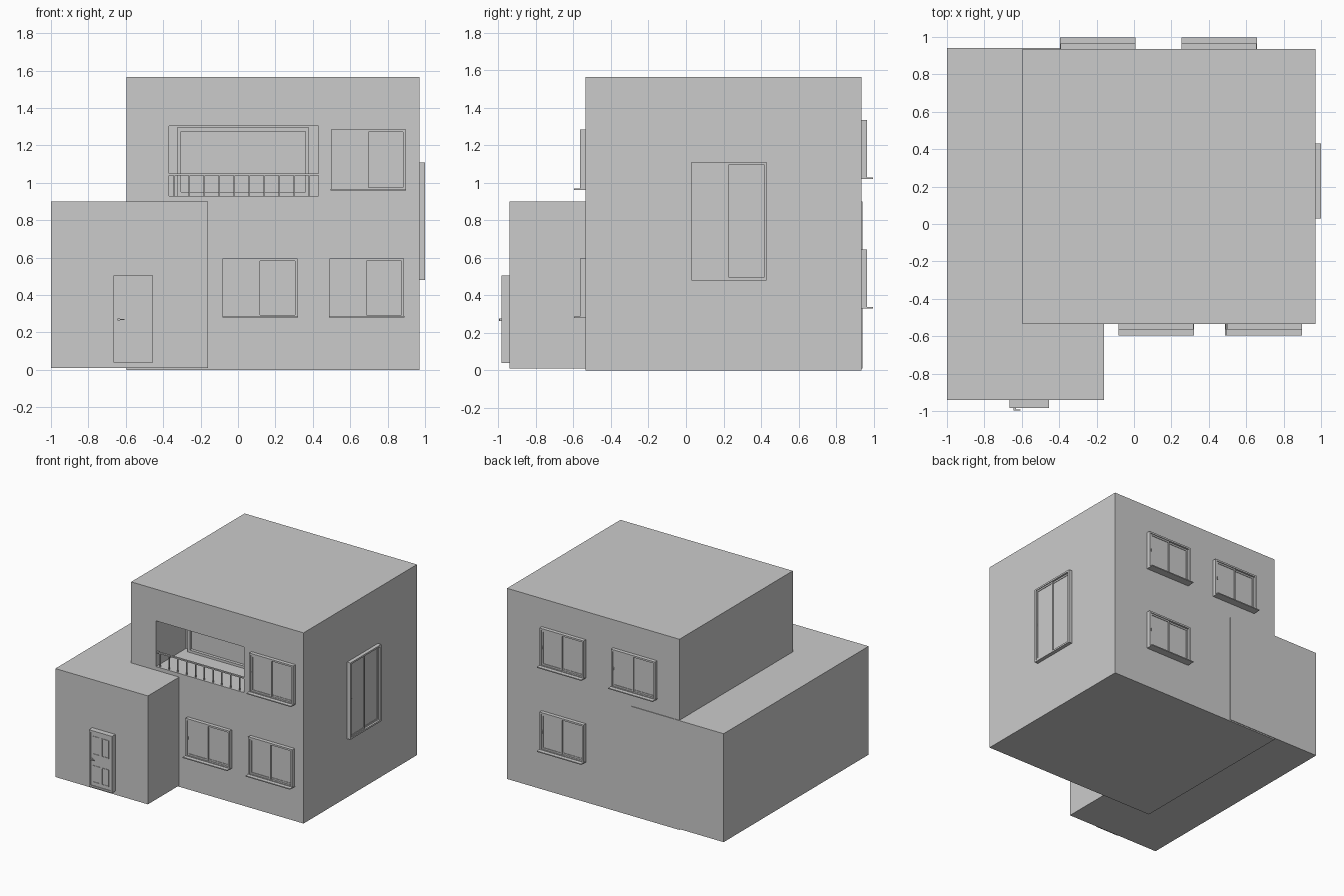
import bpy, bmesh
from math import radians
from mathutils import Matrix, Vector

cube = bpy.data.objects.get("Cube")
if cube:
    bpy.data.objects.remove(cube, do_unlink=True)

# single flat colour
grey = bpy.data.materials.new("plain_grey")
grey.use_nodes = True
grey.diffuse_color = (0.6, 0.6, 0.6, 1)
grey.node_tree.nodes["Principled BSDF"].inputs["Base Color"].default_value = (0.6, 0.6, 0.6, 1)


def boxes(name, parts, loc=(0, 0, 0), turn=0):
    """One object from boxes given as (x0, x1, y0, y1, z0, z1)."""
    bm = bmesh.new()
    for x0, x1, y0, y1, z0, z1 in parts:
        size = Vector((x1 - x0, y1 - y0, z1 - z0))
        mid = Vector((x0 + x1, y0 + y1, z0 + z1)) / 2
        bmesh.ops.create_cube(bm, size=1, matrix=Matrix.Translation(mid) @ Matrix.Diagonal(size).to_4x4())
    mesh = bpy.data.meshes.new(name)
    bm.to_mesh(mesh)
    bm.free()
    mesh.materials.append(grey)
    obj = bpy.data.objects.new(name, mesh)
    obj.location = loc
    obj.rotation_euler.z = radians(turn)
    bpy.context.collection.objects.link(obj)
    return obj


def ring(x0, x1, y0, y1, z0, z1, t):
    """Four bars around a rectangular opening."""
    return [(x0, x0 + t, y0, y1, z0, z1), (x1 - t, x1, y0, y1, z0, z1),
            (x0 + t, x1 - t, y0, y1, z0, z0 + t), (x0 + t, x1 - t, y0, y1, z1 - t, z1)]


def window(name, loc, height, turn=0, sill=True):
    """Sliding two-pane window; its outside faces local -y."""
    w, t = 0.2, 0.014
    parts = ring(-w, w, -0.03, 0.005, 0, height, t)
    # front sash on the left, rear sash on the right
    parts += ring(-w + t, 0.0, -0.024, -0.014, t, height - t, 0.013)
    parts += ring(-0.015, w - t, -0.014, -0.004, t, height - t, 0.013)
    # glass panes
    parts += [(-w + t, -0.005, -0.019, -0.017, t, height - t),
              (-0.01, w - t, -0.010, -0.008, t, height - t)]
    # pull handle
    parts.append((-w + 0.018, -w + 0.023, -0.028, -0.024, height / 2 - 0.012, height / 2 + 0.012))
    if sill:
        parts.append((-w - 0.002, w + 0.002, -0.062, 0.005, 0, 0.008))
    boxes(name, parts, loc, turn)


# building volumes
FRONT, BACK, SIDE = -0.535, 0.935, 0.97
house = boxes("main_block", [(-0.595, SIDE, FRONT, BACK, 0, 1.565)])
boxes("entrance_wing", [(-1.0, -0.16, -0.94, 0.94, 0.01, 0.9)])

# balcony recess cut into the front
cutter = boxes("balcony_cutter", [(-0.37, 0.43, -0.7, -0.145, 0.93, 1.305)])
cutter.hide_render = True
cut = house.modifiers.new("balcony_cut", 'BOOLEAN')
cut.operation = 'DIFFERENCE'
cut.solver = 'EXACT'
cut.object = cutter
bpy.context.view_layer.objects.active = house
bpy.ops.object.modifier_apply(modifier=cut.name)
bpy.data.objects.remove(cutter, do_unlink=True)

# balcony glazing and railing
boxes("balcony_window", ring(-0.325, 0.38, -0.19, -0.14, 0.931, 1.295, 0.02)
      + [(-0.31, 0.37, -0.165, -0.155, 0.94, 1.285)])
rail = [(-0.37, 0.43, -0.53, -0.515, 1.04, 1.05)]
rail += [(x - 0.004, x + 0.004, -0.526, -0.518, 0.93, 1.042)
         for x in (-0.34 + 0.08 * i for i in range(10))]
boxes("balcony_railing", rail)

# windows
window("front_lower_window_a", (0.118, FRONT, 0.28), 0.315)
window("front_lower_window_b", (0.688, FRONT, 0.28), 0.315)
window("front_upper_window", (0.697, FRONT, 0.96), 0.325)
window("side_window", (SIDE, 0.23, 0.48), 0.63, 90, sill=False)
window("back_upper_window_a", (0.455, BACK, 1.02), 0.315, 180)
window("back_upper_window_b", (-0.193, BACK, 1.02), 0.315, 180)
window("back_lower_window", (0.455, BACK, 0.33), 0.315, 180)

# entrance door with raised panels
door = ring(-0.665, -0.455, -0.984, -0.935, 0.04, 0.505, 0.014)
door.append((-0.655, -0.465, -0.978, -0.935, 0.045, 0.495))
for x in (-0.632, -0.552):
    door += ring(x, x + 0.065, -0.982, -0.975, 0.08, 0.22, 0.006)
    door += ring(x, x + 0.065, -0.982, -0.975, 0.31, 0.46, 0.006)
boxes("entrance_door", door)
boxes("door_handle", [(-0.643, -0.632, -0.998, -0.975, 0.264, 0.275),
                      (-0.643, -0.608, -0.998, -0.991, 0.266, 0.273)])
